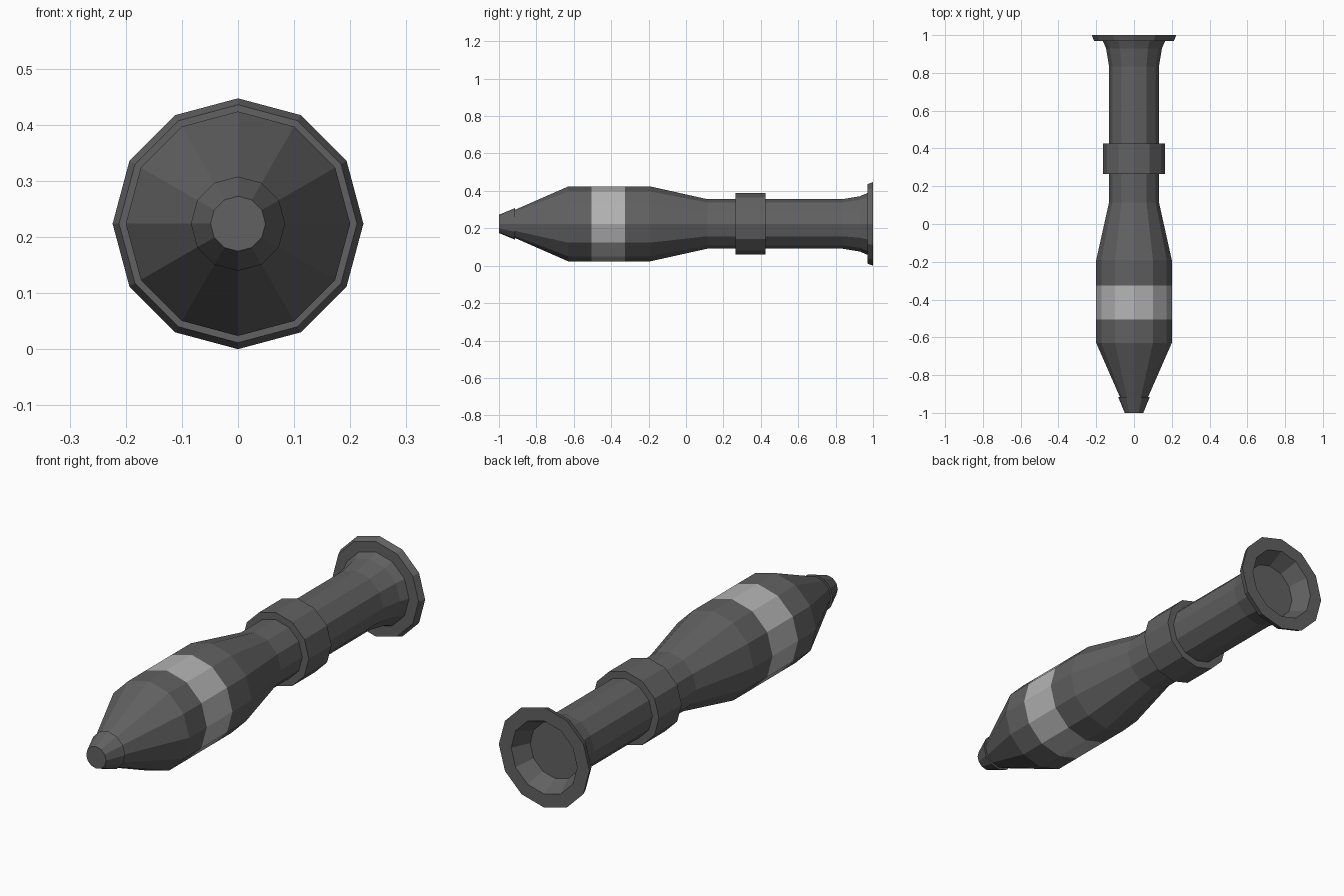
import bpy, bmesh
from math import cos, sin, tau

if "Cube" in bpy.data.objects:
    bpy.data.objects.remove(bpy.data.objects["Cube"])

SIDES = 12
AXIS_Z = 0.2235


def material(name, v):
    m = bpy.data.materials.new(name)
    m.diffuse_color = (v, v, v, 1)
    m.use_nodes = True
    m.node_tree.nodes["Principled BSDF"].inputs["Base Color"].default_value = m.diffuse_color
    return m


dark = material("dark_grey", 0.12)
light = material("light_grey", 0.46)


def lathe(name, profile, mat, cap_start=False, cap_end=False, closed=False):
    """Revolve (y, radius) points around the long axis, with a flat 12-sided section."""
    bm = bmesh.new()
    rings = [[bm.verts.new((r * cos(tau * i / SIDES), y, AXIS_Z + r * sin(tau * i / SIDES)))
              for i in range(SIDES)] for y, r in profile]
    pairs = list(zip(rings, rings[1:]))
    if closed:
        pairs.append((rings[-1], rings[0]))
    for a, b in pairs:
        for i in range(SIDES):
            j = (i + 1) % SIDES
            bm.faces.new((a[i], a[j], b[j], b[i]))
    if cap_start:
        bm.faces.new(rings[0])
    if cap_end:
        bm.faces.new(rings[-1])
    bmesh.ops.recalc_face_normals(bm, faces=bm.faces)
    me = bpy.data.meshes.new(name)
    bm.to_mesh(me)
    bm.free()
    ob = bpy.data.objects.new(name, me)
    bpy.context.collection.objects.link(ob)
    me.materials.append(mat)
    return ob


# Warhead, tube, flared end, flange and rear recess in one profile
body = lathe("body", [
    (-0.915, 0.075), (-0.63, 0.2), (-0.505, 0.2), (-0.325, 0.2), (-0.19, 0.2),
    (0.115, 0.132), (0.835, 0.132), (0.93, 0.148), (0.97, 0.165),
    (0.97, 0.212), (1.0, 0.2235), (1.0, 0.163), (0.92, 0.125),
], dark, cap_start=True, cap_end=True)

# Pale painted band
body.data.materials.append(light)
for p in body.data.polygons:
    if -0.5 < p.center.y < -0.33:
        p.material_index = 1

# Nose fuse
lathe("nose_tip", [(-1.0, 0.049), (-0.915, 0.084)], dark, cap_start=True, cap_end=True)

# Collar around the tube
lathe("collar", [(0.265, 0.13), (0.265, 0.164), (0.425, 0.164), (0.425, 0.13)], dark, closed=True)
